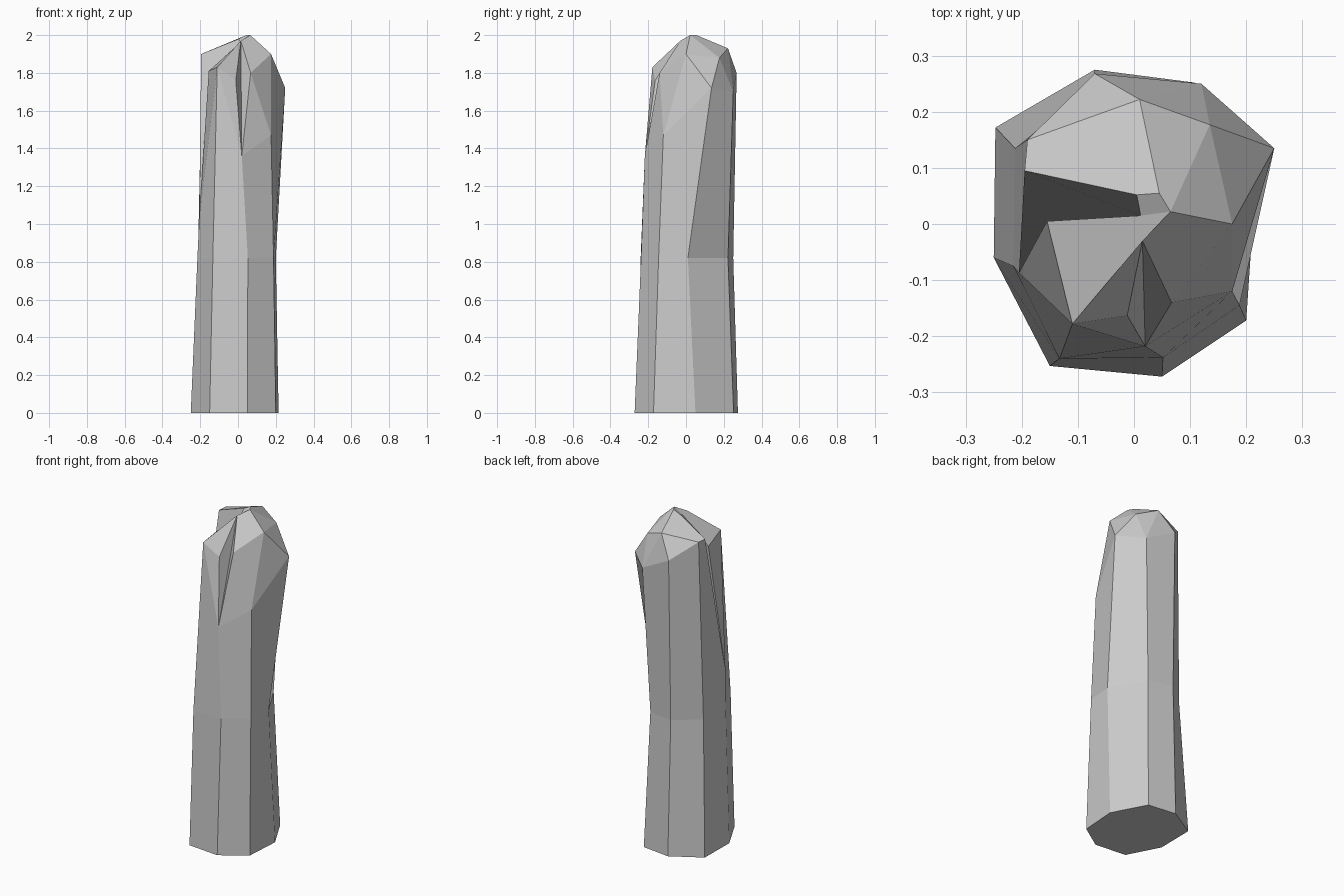
import bpy
import bmesh

default_cube = bpy.data.objects.get("Cube")
if default_cube:
    bpy.data.objects.remove(default_cube, do_unlink=True)


def make_material(name, value):
    material = bpy.data.materials.new(name)
    material.use_nodes = True
    colour = (value, value, value, 1)
    material.diffuse_color = colour
    material.node_tree.nodes["Principled BSDF"].inputs["Base Color"].default_value = colour
    return material


def add_ring(mesh, outline, height):
    return [mesh.verts.new((x, y, height)) for x, y in outline]


def bridge_rings(mesh, lower, upper):
    count = len(lower)
    for index in range(count):
        following = (index + 1) % count
        mesh.faces.new((lower[index], lower[following], upper[following], upper[index]))


# Octagonal outlines of the foot and the slightly bent waist
foot_outline = [(.2, -.172), (.215, .05), (.108, .252), (-.07, .275),
                (-.247, .172), (-.25, -.06), (-.15, -.253), (.05, -.272)]
waist_outline = [(.188, -.145), (.2, .01), (.085, .222), (-.072, .25),
                 (-.212, .135), (-.215, -.075), (-.133, -.24), (.052, -.238)]

# Uneven shoulder ring, dipping into two cracks
shoulder_points = {
    "right_front": (.175, -.12, 1.47),
    "right_side": (.25, .135, 1.72),
    "right_back": (.12, .25, 1.7),
    "rear": (-.07, .268, 1.8),
    "left_back": (-.19, .15, 1.9),
    "side_crack": (-.205, -.087, 1.03),
    "left_front": (-.11, -.178, 1.83),
    "front_crack": (.02, -.218, 1.36),
}

# Broken crown above the shoulder
crown_points = {
    "rim": (-.195, .095, 1.9),
    "lip": (-.155, .005, 1.81),
    "inner": (.012, .015, 1.96),
    "ridge": (.005, .052, 1.98),
    "peak": (.045, .055, 2),
    "tip": (.065, .022, 2),
    "spur": (.015, -.03, 1.97),
    "chip": (-.012, -.163, 1.76),
    "knob": (.067, -.14, 1.8),
    "horn": (.175, 0, 1.9),
    "bump": (.135, .177, 1.88),
    "crest": (.01, .222, 1.93),
}

crown_facets = [
    # side crack
    "left_back side_crack rim",
    "rim side_crack inner ridge",
    "side_crack lip inner",
    "side_crack left_front lip",
    # front shard and front crack
    "lip left_front spur tip inner",
    "left_front front_crack chip",
    "left_front chip spur",
    "chip front_crack spur",
    "front_crack knob spur",
    "front_crack right_front knob",
    # right shard
    "right_front horn knob",
    "right_front right_side horn",
    "knob horn tip spur",
    "right_side bump horn",
    "right_side right_back bump",
    "bump tip horn",
    # rear shard and summit
    "right_back crest bump",
    "right_back rear crest",
    "rear left_back crest",
    "crest peak tip bump",
    "left_back rim ridge peak crest",
    "ridge inner tip peak",
]

mesh = bmesh.new()
foot = add_ring(mesh, foot_outline, 0)
waist = add_ring(mesh, waist_outline, .82)
named = {name: mesh.verts.new(point) for name, point in shoulder_points.items()}
shoulder = list(named.values())
named.update({name: mesh.verts.new(point) for name, point in crown_points.items()})

mesh.faces.new(list(reversed(foot)))
bridge_rings(mesh, foot, waist)
bridge_rings(mesh, waist, shoulder)
for facet in crown_facets:
    mesh.faces.new([named[name] for name in facet.split()])
bmesh.ops.recalc_face_normals(mesh, faces=mesh.faces[:])

data = bpy.data.meshes.new("stone_pillar")
mesh.to_mesh(data)
mesh.free()
data.materials.append(make_material("pale_grey_stone", .6))
pillar = bpy.data.objects.new("stone_pillar", data)
bpy.context.collection.objects.link(pillar)
